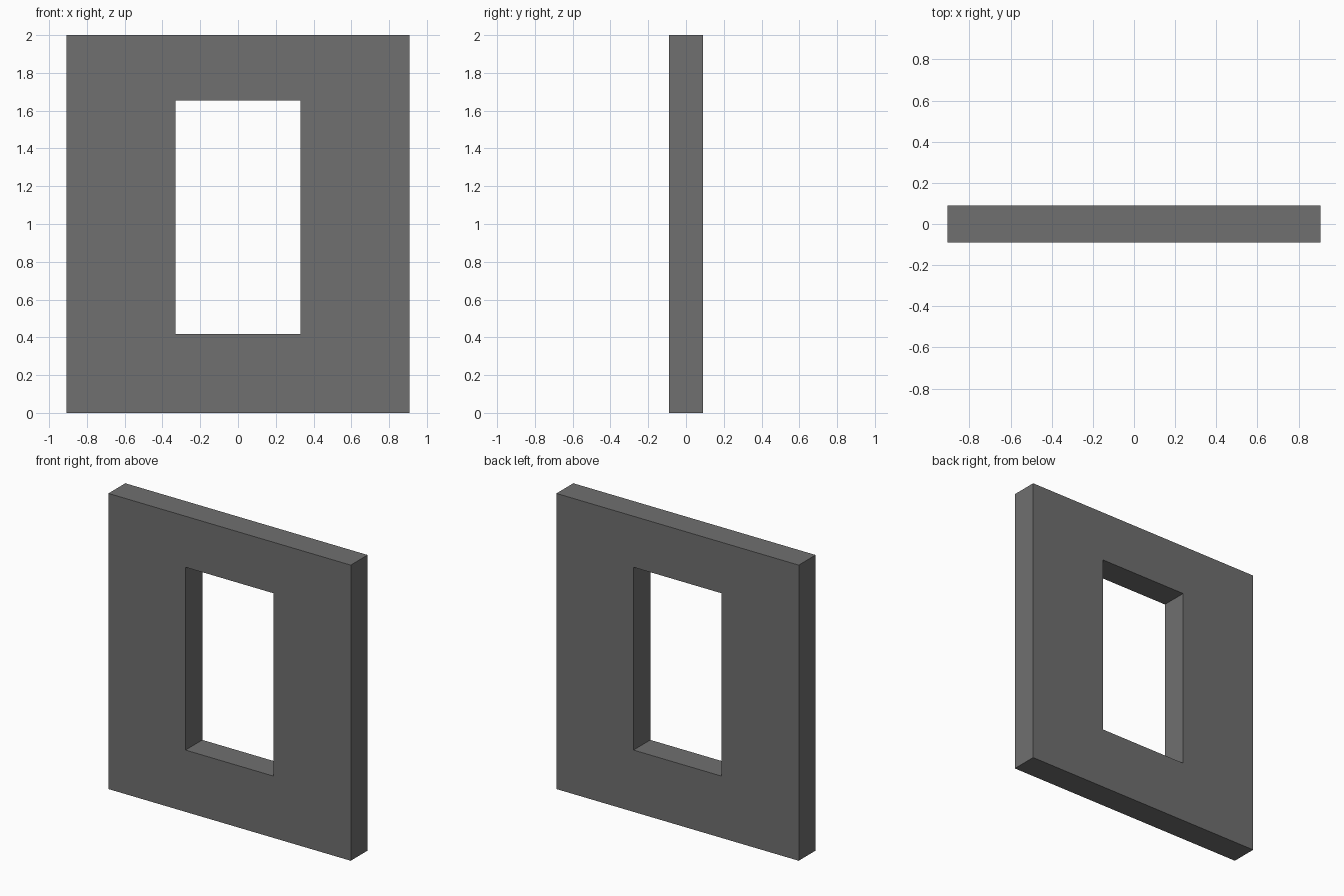
import bpy
import bmesh

if "Cube" in bpy.data.objects:
    bpy.data.objects.remove(bpy.data.objects["Cube"])

HALF_DEPTH = 0.09


def rectangle(x, z0, z1):
    return [(-x, z0), (x, z0), (x, z1), (-x, z1)]


# Wall panel with a rectangular window opening
outer = rectangle(0.907, 0.0, 2.0)
opening = rectangle(0.33, 0.418, 1.655)

bm = bmesh.new()
rings = [[bm.verts.new((x, -HALF_DEPTH, z)) for x, z in ring] for ring in (outer, opening)]

# Front face as four mitred quads around the opening
faces = []
for i in range(4):
    j = (i + 1) % 4
    faces.append(bm.faces.new((rings[0][i], rings[0][j], rings[1][j], rings[1][i])))

# Extrude through the thickness, keeping the front
result = bmesh.ops.extrude_face_region(bm, geom=faces, use_keep_orig=True)
moved = [g for g in result["geom"] if isinstance(g, bmesh.types.BMVert)]
bmesh.ops.translate(bm, verts=moved, vec=(0, 2 * HALF_DEPTH, 0))
bmesh.ops.recalc_face_normals(bm, faces=bm.faces)

mesh = bpy.data.meshes.new("wall_panel")
bm.to_mesh(mesh)
bm.free()
panel = bpy.data.objects.new("wall_panel", mesh)
bpy.context.collection.objects.link(panel)

# Dark grey finish
grey = bpy.data.materials.new("dark_grey")
grey.diffuse_color = (0.16, 0.16, 0.16, 1.0)
grey.use_nodes = True
grey.node_tree.nodes["Principled BSDF"].inputs["Base Color"].default_value = grey.diffuse_color
mesh.materials.append(grey)
